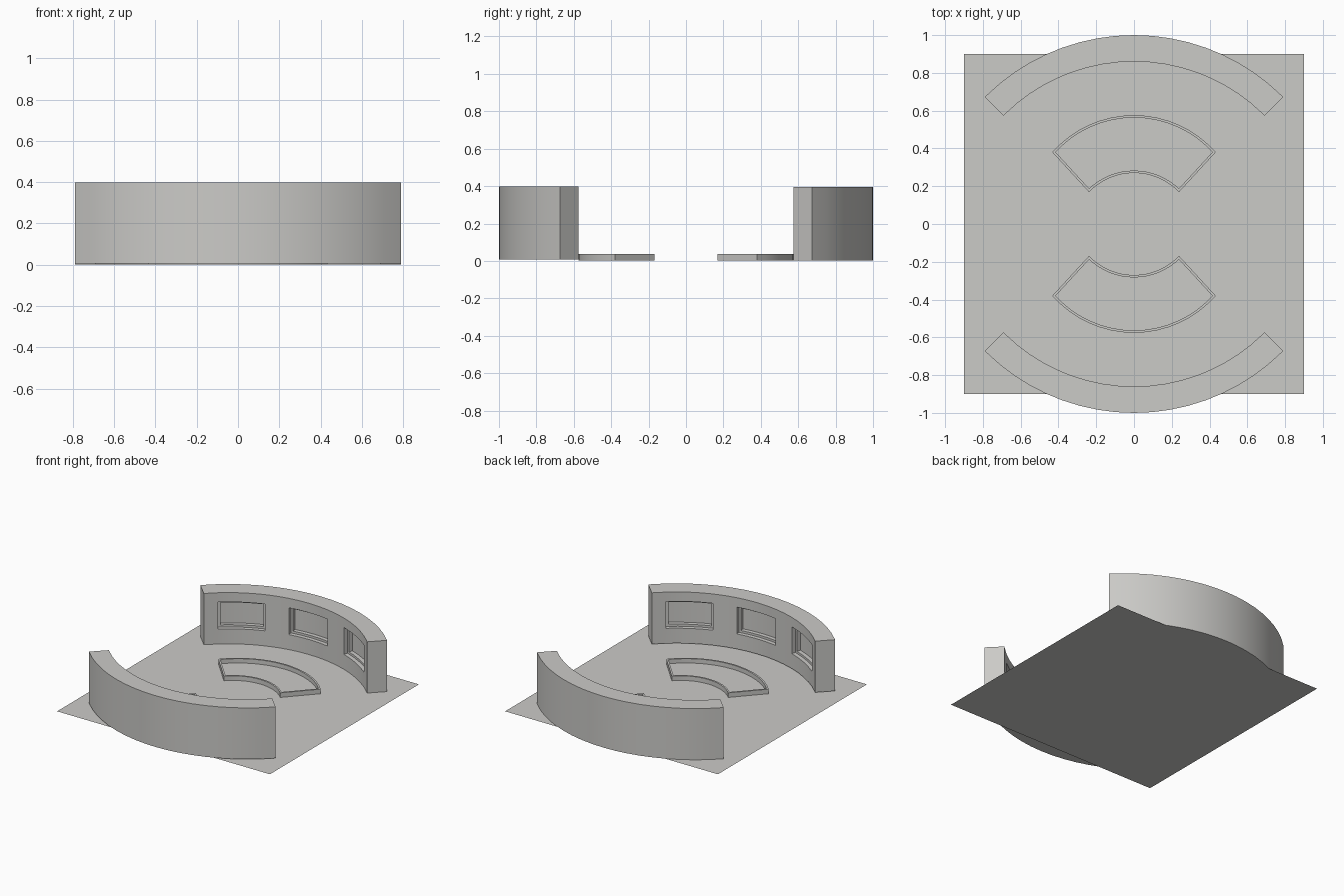
import bpy, bmesh, math
from mathutils import Matrix, Vector

if "Cube" in bpy.data.objects:
    bpy.data.objects.remove(bpy.data.objects["Cube"])


stone = bpy.data.materials.new("pale_stone")
stone.diffuse_color = (0.6, 0.595, 0.575, 1)
stone.use_nodes = True
stone.node_tree.nodes["Principled BSDF"].inputs["Base Color"].default_value = stone.diffuse_color


def finish(bm, name, turn=0, lift=0):
    """Turn the part about z, lift it and make it an object."""
    bmesh.ops.recalc_face_normals(bm, faces=bm.faces)
    bm.transform(Matrix.Translation((0, 0, lift)) @ Matrix.Rotation(turn, 4, 'Z'))
    me = bpy.data.meshes.new(name)
    bm.to_mesh(me)
    bm.free()
    me.materials.append(stone)
    ob = bpy.data.objects.new(name, me)
    bpy.context.collection.objects.link(ob)
    return ob


def smooth(ob):
    for p in ob.data.polygons:
        p.use_smooth = True
    ob.data.set_sharp_from_angle(angle=math.radians(30))


def arc(r, cy, a, z=0):
    a = math.radians(a)
    return Vector((r * math.sin(a), cy + r * math.cos(a), z))


# Curved wall: columns line up with the three window recesses
W_IN, W_OUT, W_CY, W_TOP = 0.977, 1.117, -0.117, 0.392
half = [4.8, 9.6, 14.8, 20, 24.8, 29.6, 34.4, 39.2, 45]
ANGLES = [-a for a in reversed(half)] + [0] + half
ROWS = [0, 0.115, 0.32, W_TOP]


def wall(name, turn, lift):
    bm = bmesh.new()
    inner = [[bm.verts.new(arc(W_IN, W_CY, a, z)) for z in ROWS] for a in ANGLES]
    outer = [[bm.verts.new(arc(W_OUT, W_CY, a, z)) for z in (0, W_TOP)] for a in ANGLES]
    windows = {0: [], 1: [], 2: []}
    for i in range(len(ANGLES) - 1):
        mid = (ANGLES[i] + ANGLES[i + 1]) / 2
        p, q, s, t = inner[i], inner[i + 1], outer[i], outer[i + 1]
        for k in range(3):
            f = bm.faces.new((p[k], q[k], q[k + 1], p[k + 1]))
            if k == 1:
                for w, c in enumerate((-29.6, 0, 29.6)):
                    if abs(mid - c) < 9.6:
                        windows[w].append(f)
        bm.faces.new((s[0], s[1], t[1], t[0]))
        bm.faces.new((p[3], q[3], t[1], s[1]))
        bm.faces.new((p[0], s[0], t[0], q[0]))
    for e in (0, -1):
        bm.faces.new(inner[e] + outer[e][::-1])
    bmesh.ops.recalc_face_normals(bm, faces=bm.faces)
    # Stepped recess: reveal, narrow frame, deeper back
    for faces in windows.values():
        for thick, depth in ((0.0005, -0.03), (0.017, 0), (0.0005, -0.03)):
            bmesh.ops.inset_region(bm, faces=faces, thickness=thick, depth=depth,
                                   use_boundary=True, use_even_offset=True)
    smooth(finish(bm, name, turn, lift))


# Low planter bed: fan outline with a thin raised rim
def planter(name, turn):
    n, top = 16, 0.037
    pts = [arc(0.576, 0, -48.7 + 97.4 * i / n, top) for i in range(n + 1)]
    pts += [arc(0.331, -0.061, 46 - 92 * i / n, top) for i in range(n + 1)]
    bm = bmesh.new()
    face = bm.faces.new([bm.verts.new(p) for p in pts])
    face.normal_update()
    if face.normal.z < 0:
        face.normal_flip()
    # Outer sides
    rim = list(face.edges)
    side = bmesh.ops.extrude_edge_only(bm, edges=rim)
    for v in side["geom"]:
        if isinstance(v, bmesh.types.BMVert):
            v.co.z = 0.002
    # Rim top, then the sunken floor
    bmesh.ops.inset_individual(bm, faces=[face], thickness=0.013, use_even_offset=True)
    floor = bmesh.ops.extrude_discrete_faces(bm, faces=[face])["faces"][0]
    for v in floor.verts:
        v.co.z = 0.004
    smooth(finish(bm, name, turn))


# Square ground sheet
bm = bmesh.new()
bmesh.ops.create_grid(bm, x_segments=1, y_segments=1, size=0.9)
finish(bm, "ground_sheet")

wall("back_wall", 0, 0.002)
wall("front_wall", math.pi, 0.007)
planter("back_planter", 0)
planter("front_planter", math.pi)
